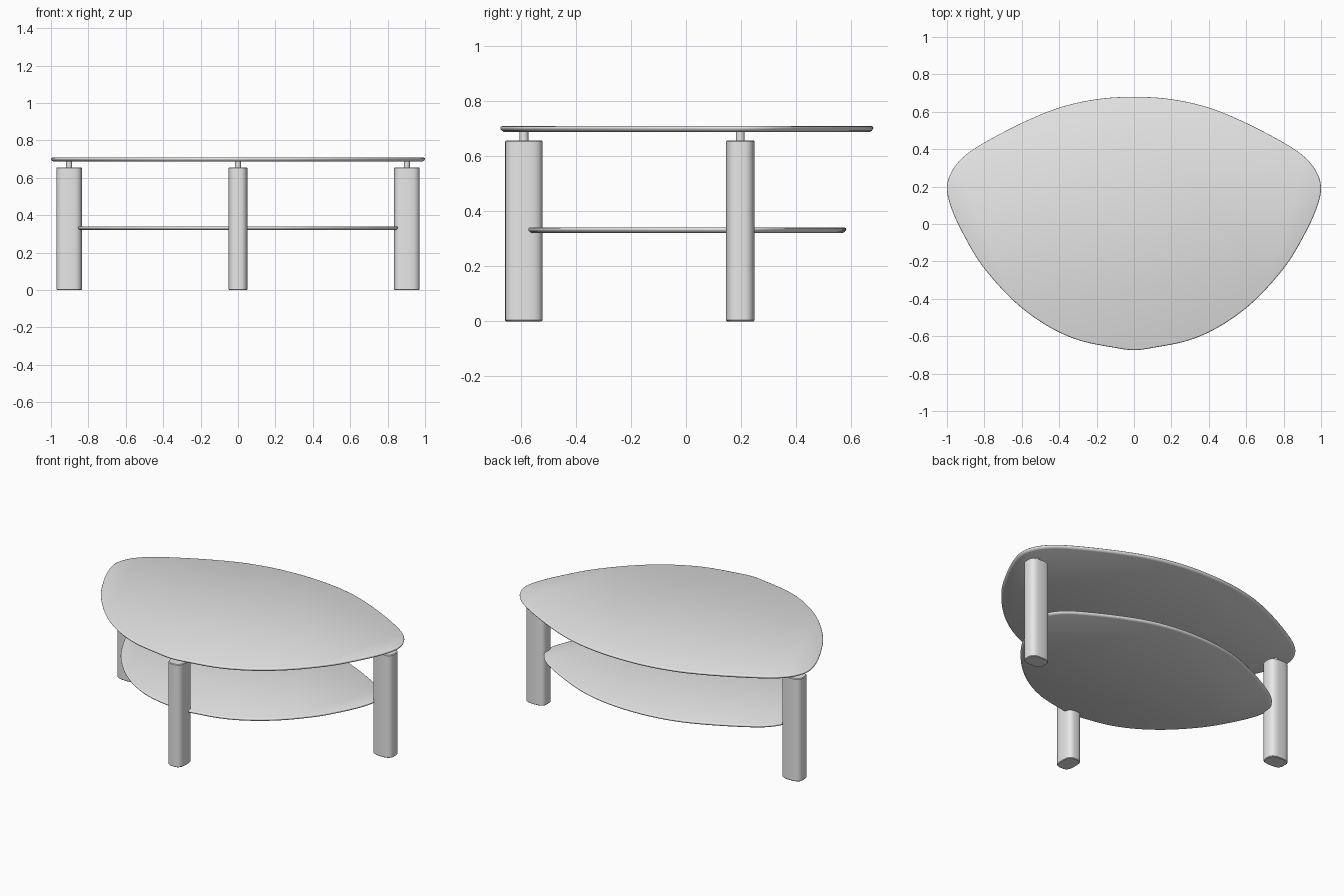
import bpy, bmesh, math
from mathutils import Vector

if "Cube" in bpy.data.objects:
    bpy.data.objects.remove(bpy.data.objects["Cube"])

grey = bpy.data.materials.new("light grey")
grey.diffuse_color = (0.8, 0.8, 0.8, 1)
grey.use_nodes = True
grey.node_tree.nodes["Principled BSDF"].inputs["Base Color"].default_value = grey.diffuse_color


def loft(name, rings, angle=50):
    """Skin a stack of equal-length closed rings and cap both ends."""
    bm = bmesh.new()
    vs = [[bm.verts.new(p) for p in ring] for ring in rings]
    n = len(vs[0])
    for a, b in zip(vs, vs[1:]):
        for i in range(n):
            j = (i + 1) % n
            bm.faces.new((a[i], a[j], b[j], b[i]))
    bm.faces.new(vs[0][::-1])
    bm.faces.new(vs[-1])
    bmesh.ops.recalc_face_normals(bm, faces=bm.faces)
    me = bpy.data.meshes.new(name)
    bm.to_mesh(me)
    bm.free()
    me.materials.append(grey)
    ob = bpy.data.objects.new(name, me)
    bpy.context.collection.objects.link(ob)
    bpy.ops.object.select_all(action='DESELECT')
    ob.select_set(True)
    bpy.context.view_layer.objects.active = ob
    bpy.ops.object.shade_smooth_by_angle(angle=math.radians(angle))
    return ob


def smooth_loop(pts, steps=6):
    """Closed Catmull-Rom curve through the points."""
    n, out = len(pts), []
    for i in range(n):
        a, b, c, d = (Vector(pts[(i + k) % n]) for k in (-1, 0, 1, 2))
        for s in range(steps):
            t = s / steps
            out.append(0.5 * (2 * b + (c - a) * t + (2 * a - 5 * b + 4 * c - d) * t * t
                              + (3 * b - a - 3 * c + d) * t ** 3))
    return out


def inset(loop, d, z):
    """Ring at height z, moved inward by d (loop runs counter-clockwise)."""
    n, ring = len(loop), []
    for i, p in enumerate(loop):
        t = (loop[(i + 1) % n] - loop[i - 1]).normalized()
        ring.append((p.x - t.y * d, p.y + t.x * d, z))
    return ring


# Rounded triangular outline, right half from front to back, then mirrored
half = [(0, -0.674), (0.1, -0.662), (0.3, -0.62), (0.48, -0.535), (0.65, -0.405),
        (0.81, -0.225), (0.91, -0.06), (0.975, 0.08), (1.0, 0.19), (0.975, 0.28),
        (0.91, 0.36), (0.8, 0.435), (0.6, 0.54), (0.4, 0.622), (0.2, 0.667), (0, 0.68)]
outline = smooth_loop(half + [(-x, y) for x, y in half[-2:0:-1]])


def board(name, scale, z0, z1):
    loop = [p * scale for p in outline]
    h = z1 - z0
    prof = [(0.014, 0), (0.006, 0.2), (0.001, 0.5), (0, 0.7), (0.002, 0.9), (0.007, 1)]
    return loft(name, [inset(loop, d, z0 + h * f) for d, f in prof])


board("table_top", 1.0, 0.687, 0.708)
board("lower_shelf", 0.855, 0.32, 0.34)


def column(name, cx, cy, rx, ry, z0, z1, power, n, ease=0.0):
    """Upright with a superellipse section and softly eased ends."""
    def ring(d, z):
        out = []
        for i in range(n):
            a = 2 * math.pi * i / n
            c, s = math.cos(a), math.sin(a)
            out.append((cx + (rx - d) * math.copysign(abs(c) ** (2 / power), c),
                        cy + (ry - d) * math.copysign(abs(s) ** (2 / power), s), z))
        return out
    if ease:
        rings = [ring(ease, z0), ring(0, z0 + ease), ring(0, z1 - ease), ring(ease, z1)]
    else:
        rings = [ring(0, z0), ring(0, z1)]
    return loft(name, rings, 35)


# Three oval legs pointing outward, each with a short pin under the top
for name, x, y, rx, ry in (("front", 0, -0.588, 0.051, 0.068),
                           ("left", -0.903, 0.197, 0.068, 0.052),
                           ("right", 0.903, 0.197, 0.068, 0.052)):
    column(name + "_leg", x, y, rx, ry, 0, 0.656, 3.0, 48, 0.004)
    column(name + "_pin", x, y, 0.016, 0.016, 0.65, 0.69, 2, 24)
